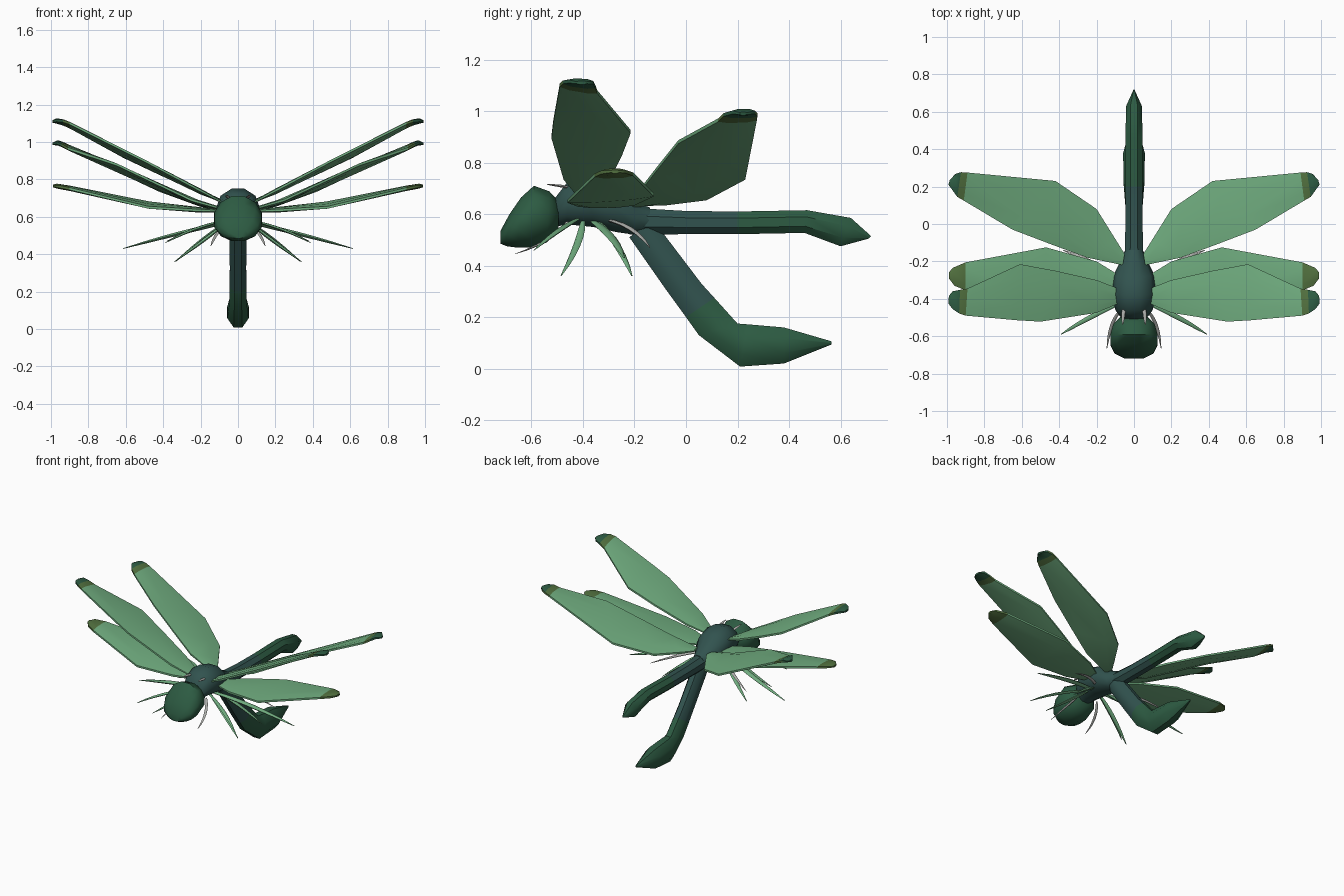
import bpy, bmesh, math
from mathutils import Vector as V

if "Cube" in bpy.data.objects:
    bpy.data.objects.remove(bpy.data.objects["Cube"])


def material(name, rgb):
    m = bpy.data.materials.new(name)
    m.diffuse_color = (*rgb, 1)
    m.use_nodes = True
    m.node_tree.nodes["Principled BSDF"].inputs["Base Color"].default_value = m.diffuse_color
    return m


LEAF = material("leaf green", (0.16, 0.41, 0.21))
DARK = material("dark green", (0.026, 0.105, 0.055))
TEAL = material("dark teal", (0.031, 0.086, 0.078))
OLIVE = material("olive", (0.085, 0.165, 0.05))
GREY = material("pale grey", (0.42, 0.43, 0.41))


def loft(name, rings, mats, rule=None, mirror=False, angle=40):
    """Skin closed rings of equal size, cap the ends and colour faces by rule(centre)."""
    bm = bmesh.new()
    loops = [[bm.verts.new(p) for p in ring] for ring in rings]
    n = len(loops[0])
    for a, b in zip(loops, loops[1:]):
        for i in range(n):
            bm.faces.new((a[i], a[(i + 1) % n], b[(i + 1) % n], b[i]))
    bm.faces.new(loops[0])
    bm.faces.new(loops[-1])
    bmesh.ops.recalc_face_normals(bm, faces=bm.faces)
    if rule:
        for f in bm.faces:
            f.material_index = rule(f.calc_center_median())
    me = bpy.data.meshes.new(name)
    bm.to_mesh(me)
    bm.free()
    ob = bpy.data.objects.new(name, me)
    bpy.context.collection.objects.link(ob)
    for m in mats:
        me.materials.append(m)
    if mirror:
        ob.modifiers.new("mirror", "MIRROR").use_clip = False
    bpy.ops.object.select_all(action="DESELECT")
    ob.select_set(True)
    bpy.context.view_layer.objects.active = ob
    bpy.ops.object.shade_smooth_by_angle(angle=math.radians(angle))
    return ob


def body_rings(sections, sides):
    """Each section: top y, top z, bottom y, bottom z, half width."""
    rings = []
    for ty, tz, by, bz, w in sections:
        top, bot = V((0, ty, tz)), V((0, by, bz))
        mid, up = (top + bot) / 2, (top - bot) / 2
        k = 1 / math.cos(math.pi / sides)
        angs = [2 * math.pi * (i + 0.5) / sides for i in range(sides)]
        rings.append([mid + up * math.cos(a) * k + V((w * math.sin(a) * k, 0, 0)) for a in angs])
    return rings


# Head and thorax
loft("head", body_rings([
    (-.72, .535, -.72, .485, .05), (-.685, .60, -.695, .475, .105),
    (-.64, .665, -.655, .47, .125), (-.59, .71, -.60, .47, .127),
    (-.53, .688, -.54, .49, .11), (-.495, .65, -.495, .54, .07)], 12), [DARK], angle=50)
loft("thorax", body_rings([
    (-.51, .66, -.51, .55, .06), (-.46, .725, -.46, .56, .095),
    (-.38, .75, -.36, .55, .11), (-.28, .72, -.27, .53, .105),
    (-.2, .65, -.2, .52, .07), (-.14, .625, -.14, .525, .045)], 10), [TEAL], angle=50)

# Two tails, teal near the thorax and green towards the tip
loft("upper_tail", body_rings([
    (-.22, .625, -.22, .52, .05), (0, .612, 0, .522, .046), (.2, .61, .2, .522, .045),
    (.47, .615, .46, .527, .045), (.64, .585, .60, .475, .043),
    (.718, .515, .71, .505, .004)], 8), [TEAL, DARK], lambda c: int(c.y > .2))
loft("lower_tail", body_rings([
    (-.13, .58, -.22, .51, .045), (.06, .33, -.08, .31, .044), (.11, .275, .0, .2, .045),
    (.2, .175, .05, .13, .046), (.24, .172, .21, .008, .056), (.38, .16, .38, .02, .058),
    (.565, .106, .565, .094, .006)], 8), [TEAL, DARK], lambda c: int(c.z < .24))


def wing(name, pairs, rule):
    """Lens-shaped skin between leading and trailing edge points."""
    rings = []
    last = len(pairs) - 1
    for i, (f, b) in enumerate(pairs):
        f, b = V(f), V(b)
        t = V((0, 0, .013 if 0 < i < last else .007))
        e = t * .5
        rings.append([f - e, f + e, f.lerp(b, .25) + t, f.lerp(b, .75) + t,
                      b + e, b - e, f.lerp(b, .75) - t, f.lerp(b, .25) - t])
    loft(name, rings, [LEAF, OLIVE, DARK], rule, True, 45)


# Three wing pairs with coloured tips
wing("front_wing", [
    ((.07, -.42, .67), (.07, -.35, .68)), ((.2, -.475, .74), (.2, -.30, .73)),
    ((.5, -.522, .90), (.42, -.25, .83)), ((.62, -.515, .96), (.61, -.215, .92)),
    ((.9, -.49, 1.10), (.89, -.345, 1.075)), ((.935, -.478, 1.112), (.93, -.352, 1.095)),
    ((.97, -.455, 1.115), (.97, -.36, 1.11)), ((.992, -.425, 1.11), (.99, -.385, 1.11))],
    lambda c: 2 if c.x > .94 else int(c.x > .9))
wing("middle_wing", [
    ((.07, -.36, .63), (.07, -.28, .63)), ((.22, -.42, .635), (.2, -.2, .64)),
    ((.48, -.46, .65), (.47, -.125, .675)), ((.9, -.355, .75), (.9, -.205, .755)),
    ((.96, -.33, .762), (.97, -.235, .765)), ((.99, -.29, .765), (.99, -.26, .765))],
    lambda c: int(c.x > .9))
wing("rear_wing", [
    ((.06, -.22, .635), (.05, -.16, .635)), ((.25, -.18, .69), (.10, -.08, .64)),
    ((.44, -.11, .78), (.20, .08, .66)), ((.65, -.03, .88), (.42, .23, .74)),
    ((.91, .125, .965), (.89, .275, .97)), ((.945, .145, .985), (.925, .277, .985)),
    ((.97, .18, .995), (.955, .268, .995)), ((.992, .21, .99), (.985, .235, .99))],
    lambda c: 2 if c.x > .94 else int(c.x > .905))


def leg(name, a, mid, b, r, mat):
    """Slim tapered limb through three points."""
    a, mid, b = V(a), V(mid), V(b)
    rings = []
    for i in range(7):
        t = i / 6
        p = a * (1 - t) ** 2 + mid * 2 * t * (1 - t) + b * t * t
        d = (mid - a).lerp(b - mid, t).normalized()
        u = d.cross(V((0, 0, 1))).normalized()
        v = u.cross(d)
        s = r * (.6, .9, 1, 1, .85, .6, .15)[i]
        rings.append([p + (u * math.cos(k * math.pi / 3) + v * .6 * math.sin(k * math.pi / 3)) * s
                      for k in range(6)])
    loft(name, rings, [mat], None, True, 60)


# Legs: four leafy pairs and two pale pairs
leg("front_leg", (.07, -.42, .58), (.25, -.50, .54), (.39, -.59, .46), .013, LEAF)
leg("second_leg", (.06, -.40, .57), (.17, -.41, .48), (.34, -.485, .36), .015, LEAF)
leg("long_leg", (.06, -.36, .57), (.3, -.28, .52), (.615, -.24, .43), .019, LEAF)
leg("rear_leg", (.06, -.34, .57), (.18, -.26, .49), (.335, -.21, .36), .016, LEAF)
leg("pale_rear_leg", (.05, -.32, .58), (.2, -.20, .56), (.38, -.14, .47), .012, GREY)
leg("pale_front_leg", (.07, -.46, .57), (.13, -.52, .49), (.145, -.665, .445), .009, GREY)

# Small pale neck spines
leg("neck_spine", (.05, -.44, .70), (.06, -.48, .71), (.06, -.54, .715), .01, GREY)
